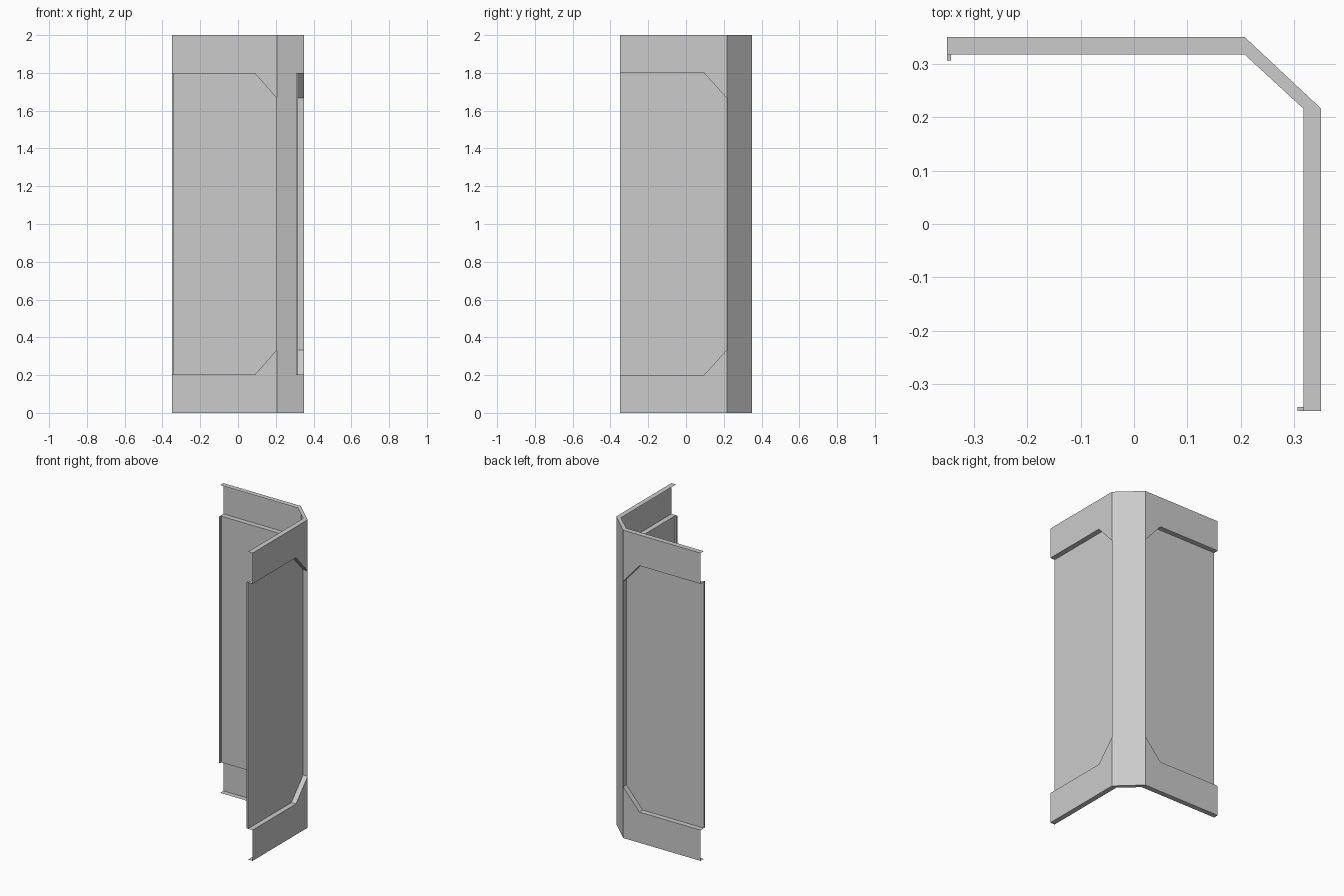
import bpy, bmesh
from mathutils import Vector

if "Cube" in bpy.data.objects:
    bpy.data.objects.remove(bpy.data.objects["Cube"])

R = 0.35        # half width of the corner
D = 0.033       # depth of flanges and recess
H = 2.0
LIP_W, LIP_D = 0.008, 0.011


def back(u, d, z):
    return Vector((u, R - d, z))


def right(u, d, z):
    return Vector((R - d, u, z))


# wall mapping, corner position, start of the recess bevel
WALLS = {"back": (back, 0.207, 0.09), "right": (right, 0.216, 0.095)}


def make(name, faces, outward):
    """Weld polygons into one shell whose first face points along outward."""
    bm = bmesh.new()
    for f in faces:
        bm.faces.new([bm.verts.new(p) for p in f])
    bmesh.ops.remove_doubles(bm, verts=bm.verts, dist=1e-5)
    bmesh.ops.recalc_face_normals(bm, faces=bm.faces)
    bm.faces.ensure_lookup_table()
    if bm.faces[0].normal.dot(outward) < 0:
        bmesh.ops.reverse_faces(bm, faces=bm.faces)
    me = bpy.data.meshes.new(name)
    bm.to_mesh(me)
    bm.free()
    ob = bpy.data.objects.new(name, me)
    bpy.context.collection.objects.link(ob)
    return ob


# Corner shell: diagonal strip first, split where the recesses meet it
zs = [0, 0.333, H - 0.333, H]
faces = []
cb, cr = WALLS["back"][1], WALLS["right"][1]
for z0, z1 in zip(zs, zs[1:]):
    faces.append([back(cb, 0, z0), right(cr, 0, z0), right(cr, 0, z1), back(cb, 0, z1)])
for z in (0, H):
    faces.append([back(cb, 0, z), right(cr, 0, z), right(cr, D, z), back(cb, D, z)])

for fn, c, b in WALLS.values():
    outline = [(-R, 0.2), (b, 0.2), (c, zs[1]), (c, zs[2]), (b, H - 0.2), (-R, H - 0.2)]
    # recessed panel and its step walls
    faces.append([fn(u, D, z) for u, z in outline])
    for (u0, z0), (u1, z1) in zip(outline, outline[1:]):
        faces.append([fn(u0, 0, z0), fn(u1, 0, z1), fn(u1, D, z1), fn(u0, D, z0)])
    # top and bottom bands with inward flanges
    for end, part in ((0, outline[:3]), (H, outline[:2:-1])):
        faces.append([fn(u, 0, z) for u, z in part] + [fn(c, 0, end), fn(-R, 0, end)])
        faces.append([fn(-R, 0, end), fn(c, 0, end), fn(c, D, end), fn(-R, D, end)])
make("corner_shell", faces, Vector((1, 1, 0)))

# Thin lip along the free edge of each panel
for name, (fn, c, b) in WALLS.items():
    us, ds, hs = (-R, -R + LIP_W), (D, D + LIP_D), (0.2, H - 0.2)
    box = [[fn(us[i], ds[j], hs[k]) for i, j in ((0, 0), (1, 0), (1, 1), (0, 1))] for k in (0, 1)]
    sides = [[box[0][i], box[0][(i + 1) % 4], box[1][(i + 1) % 4], box[1][i]] for i in range(4)]
    make(name + "_panel_lip", [box[1], box[0]] + sides, Vector((0, 0, 1)))
